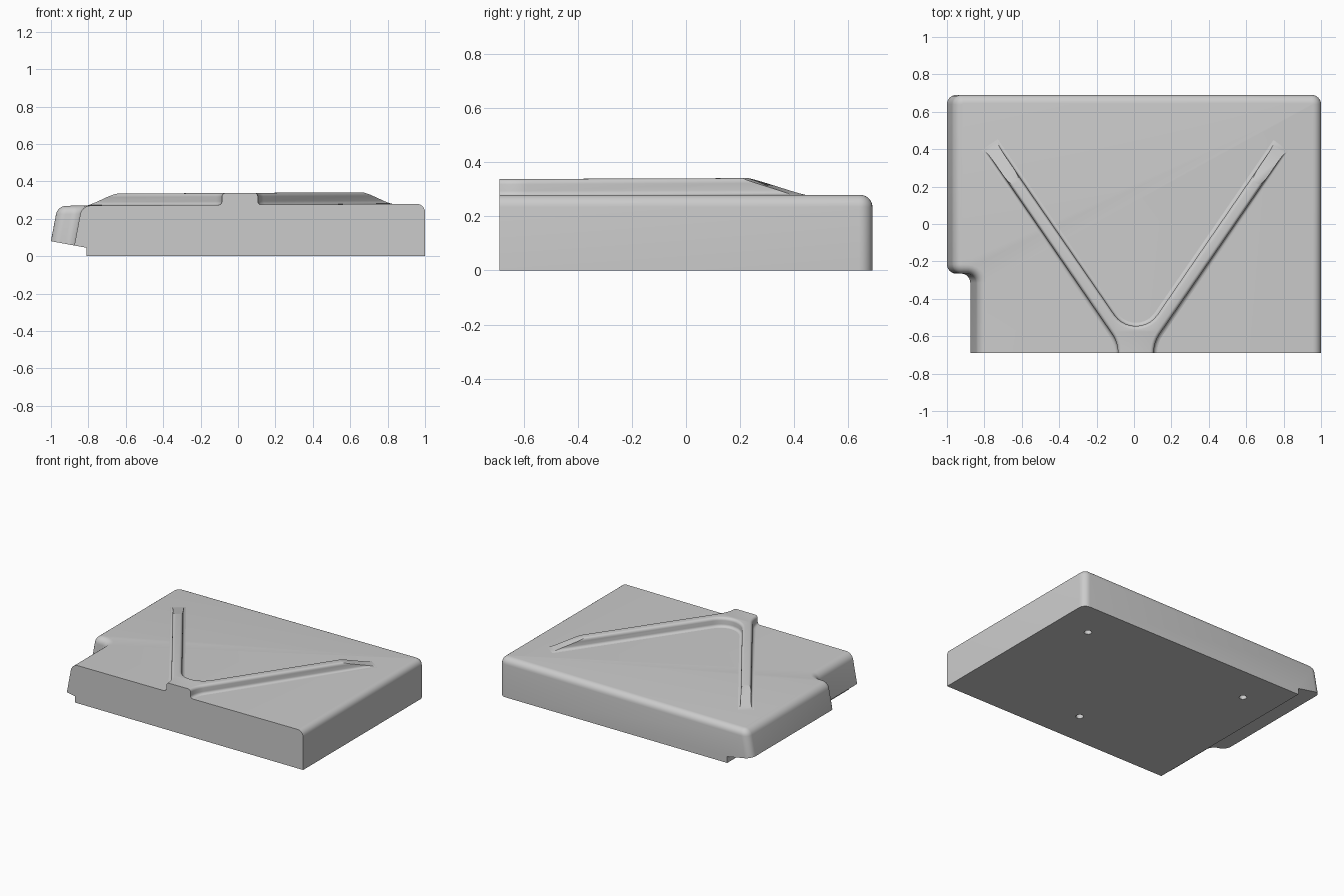
import bpy, bmesh, math
from mathutils import Vector

if "Cube" in bpy.data.objects:
    bpy.data.objects.remove(bpy.data.objects["Cube"])

grey = bpy.data.materials.new("plain grey")
grey.diffuse_color = (0.6, 0.6, 0.6, 1)
grey.use_nodes = True
grey.node_tree.nodes["Principled BSDF"].inputs["Base Color"].default_value = grey.diffuse_color

FRONT, BACK = -0.69, 0.69


def top_z(x):
    """Height of the gently tilted top surface."""
    return 0.2745 + 0.0055 * x


def make_object(name, bm):
    bmesh.ops.recalc_face_normals(bm, faces=bm.faces)
    mesh = bpy.data.meshes.new(name)
    bm.to_mesh(mesh)
    bm.free()
    mesh.materials.append(grey)
    obj = bpy.data.objects.new(name, mesh)
    bpy.context.collection.objects.link(obj)
    return obj


def smooth(obj):
    bpy.ops.object.select_all(action='DESELECT')
    obj.select_set(True)
    bpy.context.view_layer.objects.active = obj
    bpy.ops.object.shade_smooth_by_angle(angle=math.radians(32))


def cut(obj, cutter):
    """Subtract a helper object, then remove it."""
    cutter.hide_render = True
    mod = obj.modifiers.new("cut", 'BOOLEAN')
    mod.operation, mod.solver, mod.object = 'DIFFERENCE', 'EXACT', cutter
    bpy.context.view_layer.objects.active = obj
    bpy.ops.object.modifier_apply(modifier=mod.name)
    bpy.data.objects.remove(cutter)


def rounded(corners, steps=10):
    """Closed outline from (x, y, radius) corners."""
    out = []
    for i, (x, y, r) in enumerate(corners):
        p = Vector((x, y))
        if r == 0:
            out.append(p)
            continue
        a = (Vector(corners[i - 1][:2]) - p).normalized()
        b = (Vector(corners[(i + 1) % len(corners)][:2]) - p).normalized()
        half = a.angle(b) / 2
        centre = p + (a + b).normalized() * (r / math.sin(half))
        start = p + a * (r / math.tan(half)) - centre
        end = p + b * (r / math.tan(half)) - centre
        sweep = start.angle(end)
        for k in range(steps + 1):
            t = k / steps
            out.append(centre + (start * math.sin((1 - t) * sweep)
                                 + end * math.sin(t * sweep)) / math.sin(sweep))
    return out


def offset(outline, d):
    """Move a counter-clockwise outline outwards by d."""
    out = []
    for i, p in enumerate(outline):
        e1 = (p - outline[i - 1]).normalized()
        e2 = (outline[(i + 1) % len(outline)] - p).normalized()
        n1, n2 = Vector((e1.y, -e1.x)), Vector((e2.y, -e2.x))
        out.append(p + (n1 + n2) * (d / (1 + n1.dot(n2))))
    return out


# Body: block with a slanted left wall and a notch at the front left corner
plan = [(1, FRONT, 0), (1, BACK, 0), (-1.0156, BACK, 0.19),
        (-1.0156, -0.265, 0.19), (-0.886, -0.265, 0.19), (-0.886, FRONT, 0.19)]
bm = bmesh.new()
low, high = [], []
for x, y, lean in plan:
    low.append(bm.verts.new((x, y, 0)))
    xt = x + lean * 0.27
    high.append(bm.verts.new((xt, y, top_z(xt))))
n = len(plan)
bm.faces.new(low[::-1])
top = bm.faces.new(high)
for i in range(n):
    j = (i + 1) % n
    bm.faces.new((low[i], low[j], high[j], high[i]))
bm.normal_update()
uprights = [bm.edges.get((low[i], high[i])) for i in range(1, 5)]
bmesh.ops.bevel(bm, geom=uprights, offset=0.05, offset_type='OFFSET',
                segments=6, profile=0.5, affect='EDGES')
bm.normal_update()
top = max(bm.faces, key=lambda f: f.calc_center_median().z)
rim = [e for e in top.edges if not all(v.co.y < FRONT + 0.001 for v in e.verts)]
bmesh.ops.bevel(bm, geom=rim, offset=0.045, offset_type='OFFSET',
                segments=6, profile=0.5, affect='EDGES')
body = make_object("body", bm)

# Raised, tilted underside along the left edge
bm = bmesh.new()
wedge = [(-0.81, -0.1), (-0.81, 0.045), (-1.2, 0.117), (-1.2, -0.1)]
face = bm.faces.new([bm.verts.new((x, -1, z)) for x, z in wedge])
moved = bmesh.ops.extrude_face_region(bm, geom=[face])["geom"]
bmesh.ops.translate(bm, vec=(0, 2, 0),
                    verts=[g for g in moved if isinstance(g, bmesh.types.BMVert)])
cut(body, make_object("underside_cutter", bm))

# Three round holes in the underside
for x, y in [(0.75, 0.43), (-0.56, 0.43), (0.09, -0.44)]:
    bm = bmesh.new()
    bmesh.ops.create_cone(bm, cap_ends=True, segments=24,
                          radius1=0.025, radius2=0.025, depth=0.2)
    bmesh.ops.translate(bm, vec=(x, y, 0), verts=bm.verts)
    cut(body, make_object("hole_cutter", bm))
smooth(body)

# V-shaped rib: wall outline, mirrored about its centre line
CX, SLOPE = 0.01, 1.455
u = Vector((1, SLOPE)).normalized()
half = 0.034 / u.y


def arm_point(x0, y):
    return x0 + y / SLOPE, y


outer, inner = 0.50 + half, 0.50 - half
right = [(CX + 0.096, -0.85, 0),
         (CX + 0.096, (CX + 0.096 - outer) * SLOPE, 0.18),
         (*arm_point(outer, 0.56), 0),
         (*arm_point(inner, 0.56 + 0.04), 0)]
left = [(2 * CX - x, y, r) for x, y, r in reversed(right)]
outline = rounded(right + [(CX, (CX - inner) * SLOPE, 0.14)] + left)

# Cross-section as (outward offset, height): base fillet, wall, rounded shoulder
section = [(0.018, -0.004), (0.018, 0.0), (0.010, 0.002), (0.004, 0.007),
           (0.001, 0.013), (0, 0.019), (0, 0.044), (-0.0015, 0.051),
           (-0.006, 0.058), (-0.012, 0.062), (-0.019, 0.0635)]
bm = bmesh.new()
rings = [[bm.verts.new((p.x, p.y, top_z(p.x) + h)) for p in offset(outline, d)]
         for d, h in section]
n = len(outline)
for a, b in zip(rings, rings[1:]):
    for i in range(n):
        j = (i + 1) % n
        bm.faces.new((a[i], a[j], b[j], b[i]))
bm.faces.new(rings[0][::-1])
bm.faces.new(rings[-1])


def slice_off(point, normal):
    """Remove everything beyond a plane and close the opening."""
    geom = bm.verts[:] + bm.edges[:] + bm.faces[:]
    res = bmesh.ops.bisect_plane(bm, geom=geom, dist=1e-5, plane_co=point,
                                 plane_no=normal, clear_outer=True)
    edges = [g for g in res["geom_cut"] if isinstance(g, bmesh.types.BMEdge)]
    bmesh.ops.holes_fill(bm, edges=edges, sides=0)


# Flush front end and a ramp at the end of each arm
slice_off((0, FRONT, 0), (0, -1, 0))
for side in (1, -1):
    x = CX + side * 0.642
    slice_off((x, 0.22, top_z(x) + 0.0635), (side * u.x * 0.26, u.y * 0.26, 1))
smooth(make_object("v_rib", bm))
